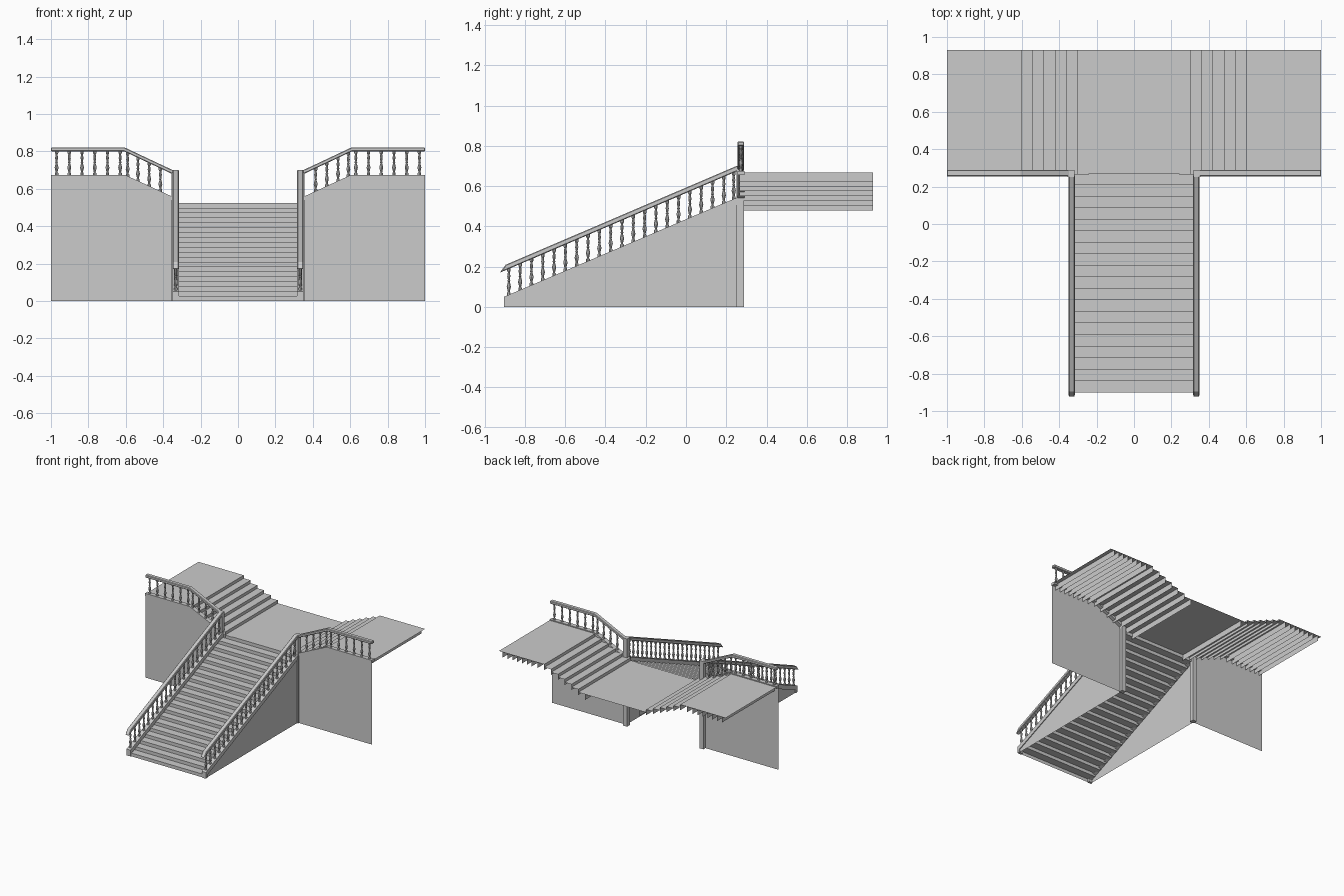
import bpy, bmesh, math
from mathutils import Vector

if "Cube" in bpy.data.objects:
    bpy.data.objects.remove(bpy.data.objects["Cube"])

RUN, RISE = 1.17 / 19, 0.525 / 20      # main flight tread and riser
Y0, YL, YB, ZL = -0.90, 0.27, 0.93, 0.525


def finish(name, bm, mirror=True, bevel=0.0):
    bmesh.ops.recalc_face_normals(bm, faces=bm.faces)
    me = bpy.data.meshes.new(name)
    bm.to_mesh(me)
    bm.free()
    ob = bpy.data.objects.new(name, me)
    bpy.context.collection.objects.link(ob)
    if bevel:
        b = ob.modifiers.new("Bevel", 'BEVEL')
        b.width, b.segments = bevel, 1
    if mirror:
        m = ob.modifiers.new("Mirror", 'MIRROR')
        m.use_mirror_merge = False
    return ob


def place(p, axis, d):
    # p = (y, z) when extruding along X, (x, z) when extruding along Y
    return Vector((d, p[0], p[1])) if axis == 'X' else Vector((p[0], d, p[1]))


def prism(name, pts, axis, a, b, bevel=0.0):
    bm = bmesh.new()
    f = bm.faces.new([bm.verts.new(place(p, axis, a)) for p in pts])
    r = bmesh.ops.extrude_face_region(bm, geom=[f])
    shift = place((0, 0), axis, b - a)
    bmesh.ops.translate(bm, vec=shift, verts=[v for v in r['geom'] if isinstance(v, bmesh.types.BMVert)])
    return finish(name, bm, bevel=bevel)


def strips(name, lines, axis, a, b, mirror=True):
    # open sheets swept from polylines
    bm = bmesh.new()
    for pts in lines:
        lo = [bm.verts.new(place(p, axis, a)) for p in pts]
        hi = [bm.verts.new(place(p, axis, b)) for p in pts]
        for i in range(len(pts) - 1):
            bm.faces.new((lo[i], lo[i + 1], hi[i + 1], hi[i]))
    return finish(name, bm, mirror)


def panel(name, pts, axis, d):
    bm = bmesh.new()
    bm.faces.new([bm.verts.new(place(p, axis, d)) for p in pts])
    return finish(name, bm)


# Main flight: carpet runner in the middle, bare step ends at both sides
zig = [(Y0, 0)]
for i in range(20):
    y = Y0 + i * RUN
    zig += [(y, (i + 1) * RISE), (y + RUN if i < 19 else YB, (i + 1) * RISE)]
carpet = strips("stair_carpet_and_landing", [zig], 'X', -0.24, 0.24, mirror=False)
mat = bpy.data.materials.new("light_carpet")
mat.diffuse_color = (0.88, 0.88, 0.88, 1)
mat.use_nodes = True
mat.node_tree.nodes["Principled BSDF"].inputs["Base Color"].default_value = mat.diffuse_color
carpet.data.materials.append(mat)
strips("main_step_ends", [zig[:-1]], 'X', 0.24, 0.335)

# Side flights: six rising steps, then a level run with risers hanging below
xs = [0.24 + 0.06 * i for i in range(8)] + [0.71 + 0.043 * i for i in range(7)] + [1.0]
side = []
for i in range(len(xs) - 1):
    z = ZL + min(i, 6) * 0.0238
    side.append([(xs[i], z - 0.045), (xs[i], z), (xs[i + 1], z)])
strips("side_flight_steps", side, 'Y', 0.265, YB)


# Heights of the sloped parts
def cap_top(y):
    return 0.05 + 0.426 * (y + 0.905)


def rail_under(y):
    return 0.17 + 0.428 * (y + 0.925)


def curb_top(x):
    return 0.675 - max(0, 0.605 - x) * 0.46


def side_under(x):
    return 0.80 - max(0, 0.608 - x) * 0.47


# Main stringer, wall and handrail
prism("stringer_cap", [(-0.905, 0), (-0.905, 0.05), (0.26, cap_top(0.26)),
                       (0.26, cap_top(0.26) - 0.035), (-0.885, 0.022), (-0.885, 0)], 'X', 0.315, 0.35)
panel("stair_side_wall", [(-0.885, 0), (-0.885, 0.03), (0.26, cap_top(0.26) - 0.02), (0.26, 0)], 'X', 0.344)
prism("main_handrail", [(-0.925, 0.17), (-0.895, 0.21), (0.255, 0.702), (0.255, rail_under(0.255))],
      'X', 0.316, 0.35, bevel=0.004)

# Corner post
prism("corner_post", [(0.252, 0), (0.252, 0.70), (0.288, 0.70), (0.288, 0)], 'X', 0.319, 0.355)

# Side front wall, curb and handrail
panel("side_front_wall", [(0.35, 0), (1, 0), (1, 0.665), (0.605, 0.665), (0.35, curb_top(0.35) - 0.01)], 'Y', 0.262)
cx = [0.345, 0.605, 1.0]
prism("side_curb", [(x, curb_top(x)) for x in cx] + [(x, curb_top(x) - 0.02) for x in cx[::-1]], 'Y', 0.255, 0.29)
rx = [0.345, 0.608, 1.0]
prism("side_handrail", [(x, side_under(x) + 0.022) for x in rx] + [(x, side_under(x)) for x in rx[::-1]],
      'Y', 0.256, 0.289, bevel=0.004)

# Turned balusters: (radius, height fraction)
PROFILE = [(0.009, 0), (0.009, 0.1), (0.005, 0.14), (0.0065, 0.2), (0.0105, 0.32), (0.0075, 0.42),
           (0.0045, 0.5), (0.008, 0.53), (0.0045, 0.57), (0.008, 0.7), (0.005, 0.84), (0.009, 0.9), (0.009, 1)]


def balusters(name, spots, n=8):
    bm = bmesh.new()
    for x, y, z0, z1 in spots:
        rings = []
        for r, t in PROFILE:
            rings.append([bm.verts.new((x + r * math.cos(2 * math.pi * k / n), y + r * math.sin(2 * math.pi * k / n),
                                        z0 + (z1 - z0) * t)) for k in range(n)])
        for a, b in zip(rings, rings[1:]):
            for k in range(n):
                bm.faces.new((a[k], a[(k + 1) % n], b[(k + 1) % n], b[k]))
    finish(name, bm)


E = 0.005  # ends sink slightly into cap and rail
ys = [-0.88 + 0.0562 * i for i in range(20)] + [0.237]
balusters("main_balusters", [(0.333, y, cap_top(y) - E, rail_under(y) + E) for y in ys])
bx = [0.415, 0.475, 0.535, 0.59] + [0.63 + 0.068 * i for i in range(6)]
balusters("side_balusters", [(x, 0.2725, curb_top(x) - E, side_under(x) + E) for x in bx])
